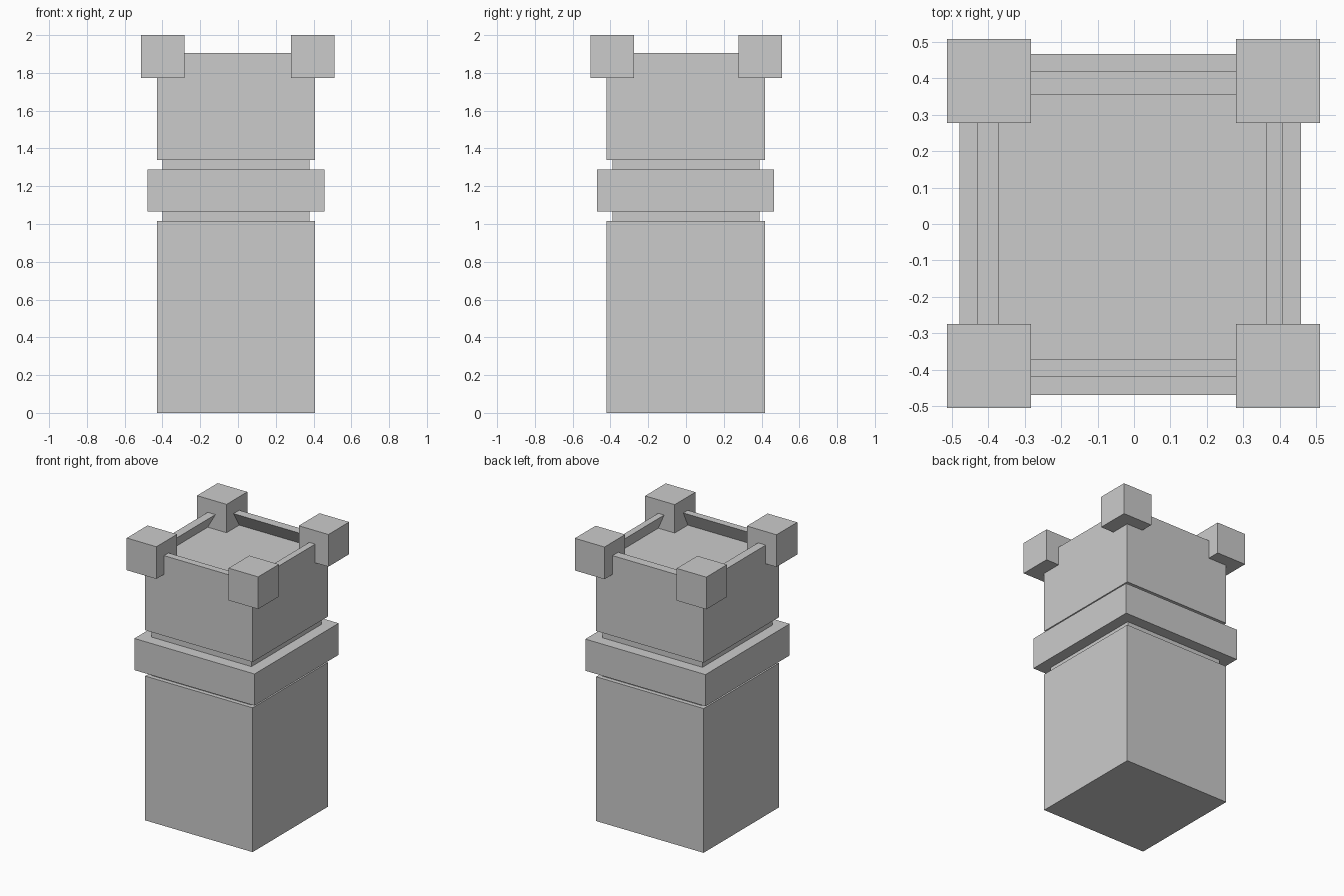
import bpy, bmesh

if "Cube" in bpy.data.objects:
    bpy.data.objects.remove(bpy.data.objects["Cube"])


def mesh_object(name, verts, faces):
    mesh = bpy.data.meshes.new(name)
    mesh.from_pydata(verts, [], faces)
    bm = bmesh.new()
    bm.from_mesh(mesh)
    bmesh.ops.recalc_face_normals(bm, faces=bm.faces)
    bm.to_mesh(mesh)
    bm.free()
    obj = bpy.data.objects.new(name, mesh)
    bpy.context.collection.objects.link(obj)
    return obj


def box(name, x0, x1, y0, y1, z0, z1):
    verts = [(x, y, z) for z in (z0, z1)
             for x, y in ((x0, y0), (x1, y0), (x1, y1), (x0, y1))]
    faces = [(0, 1, 2, 3), (4, 5, 6, 7)]
    faces += [(i, (i + 1) % 4, (i + 1) % 4 + 4, i + 4) for i in range(4)]
    return mesh_object(name, verts, faces)


def wedge(name, outer, inner, along_x):
    """Parapet wall: upright outside, inner face leaning in over the floor."""
    profile = [(outer, FLOOR), (outer, WALL_TOP), (inner, WALL_TOP)]
    verts = [(t, p, z) if along_x else (p, t, z)
             for t in (-0.36, 0.36) for p, z in profile]
    faces = [(0, 1, 2), (3, 4, 5)]
    faces += [(i, (i + 1) % 3, (i + 1) % 3 + 3, i + 3) for i in range(3)]
    return mesh_object(name, verts, faces)


FLOOR, WALL_TOP = 1.80, 1.905

# Stacked shaft, recessed neck, projecting band and upper block
box("shaft", -0.43, 0.408, -0.42, 0.418, 0, 1.017)
box("neck", -0.40, 0.378, -0.39, 0.388, 1.017, 1.34)
box("band", -0.479, 0.458, -0.47, 0.467, 1.065, 1.288)
box("upper_block", -0.43, 0.408, -0.42, 0.418, 1.34, FLOOR)

# Parapet walls with undercut inner faces
wedge("parapet_front", -0.42, -0.37, True)
wedge("parapet_back", 0.418, 0.355, True)
wedge("parapet_left", -0.43, -0.37, False)
wedge("parapet_right", 0.408, 0.362, False)

# Corner blocks
for xn, x in (("left", -0.514), ("right", 0.28)):
    for yn, y in (("front", -0.505), ("back", 0.277)):
        box(f"corner_block_{yn}_{xn}", x, x + 0.231, y, y + 0.231, 1.773, 2.0)
